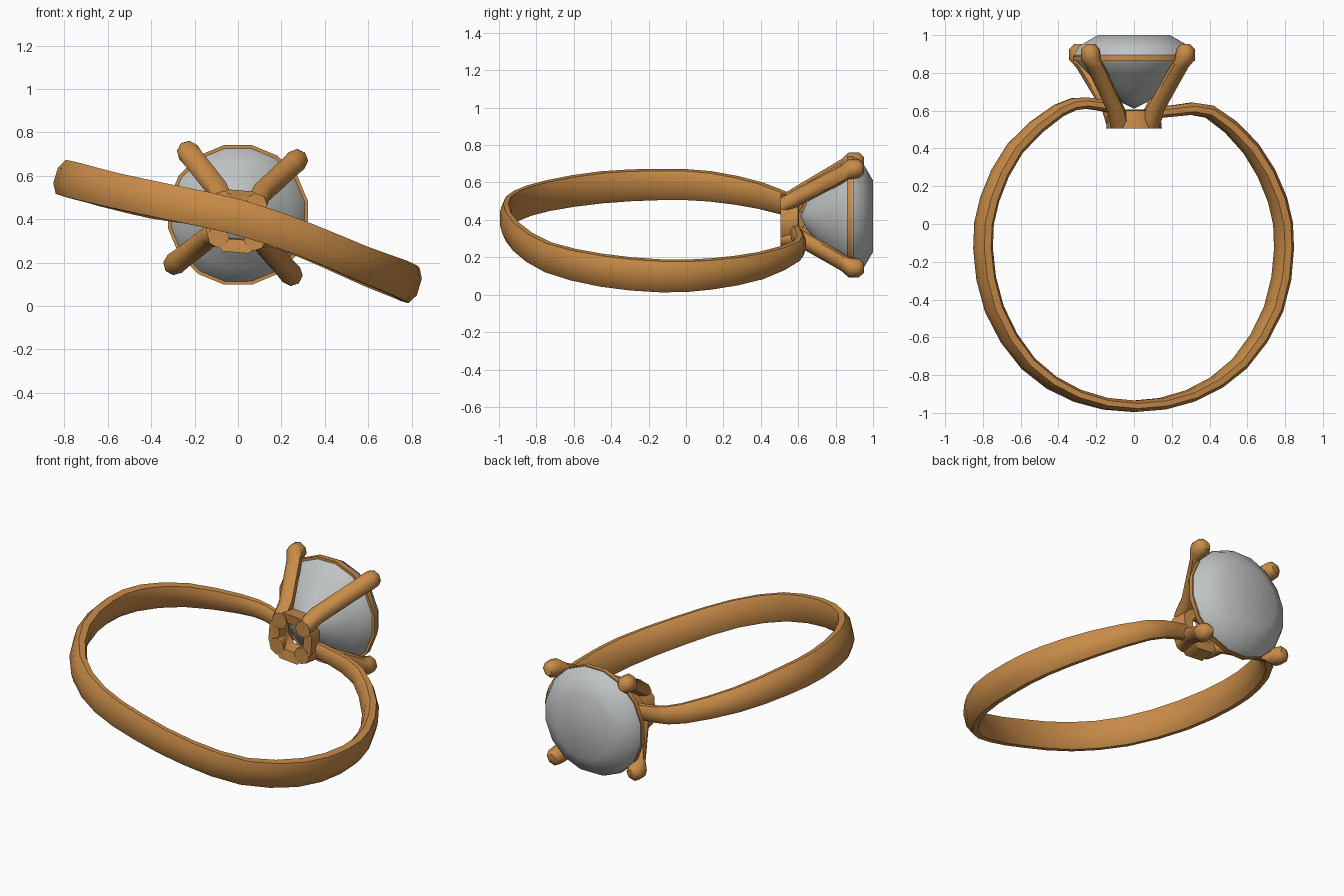
import bpy, bmesh, math
from mathutils import Vector

if "Cube" in bpy.data.objects:
    bpy.data.objects.remove(bpy.data.objects["Cube"])


def material(name, rgb):
    m = bpy.data.materials.new(name)
    m.diffuse_color = (*rgb, 1)
    m.use_nodes = True
    m.node_tree.nodes["Principled BSDF"].inputs["Base Color"].default_value = m.diffuse_color
    return m


GOLD = material("gold", (0.58, 0.26, 0.065))
STONE = material("pale grey stone", (0.53, 0.55, 0.55))


def loft(name, rings, mat, closed=False, angle=50):
    """Skin a list of equal-length point rings; cap the ends unless closed."""
    bm = bmesh.new()
    vs = [[bm.verts.new(p) for p in r] for r in rings]
    n = len(vs[0])
    for i in range(len(vs) if closed else len(vs) - 1):
        a, b = vs[i], vs[(i + 1) % len(vs)]
        for j in range(n):
            k = (j + 1) % n
            bm.faces.new((a[j], a[k], b[k], b[j]))
    if not closed:
        bm.faces.new(vs[0])
        bm.faces.new(vs[-1])
    bmesh.ops.remove_doubles(bm, verts=bm.verts, dist=0.0005)
    bmesh.ops.recalc_face_normals(bm, faces=bm.faces)
    me = bpy.data.meshes.new(name)
    bm.to_mesh(me)
    bm.free()
    ob = bpy.data.objects.new(name, me)
    bpy.context.collection.objects.link(ob)
    me.materials.append(mat)
    bpy.ops.object.select_all(action='DESELECT')
    ob.select_set(True)
    bpy.context.view_layer.objects.active = ob
    bpy.ops.object.shade_smooth_by_angle(angle=math.radians(angle))
    return ob


def lathe(name, profile, cz, sides, mat, closed=False, angle=50, turn=0.0):
    """Turn (radius, y) points around the y axis through z = cz."""
    rings = []
    for r, y in profile:
        ang = [turn + 2 * math.pi * i / sides for i in range(sides)]
        rings.append([(r * math.cos(a), y, cz + r * math.sin(a)) for a in ang])
    return loft(name, rings, mat, closed, angle)


# Band: tilted loop from one shoulder round to the other (x, y, z, width, thickness)
path = [
    (0.10, 0.585, 0.33, .09, .06), (0.22, 0.60, 0.30, .10, .06),
    (0.40, 0.595, 0.235, .115, .07), (0.62, 0.40, 0.155, .15, .08),
    (0.76, 0.13, 0.11, .17, .085), (0.795, -0.13, 0.10, .18, .085),
    (0.74, -0.45, 0.13, .18, .085), (0.56, -0.74, 0.20, .17, .075),
    (0.30, -0.91, 0.31, .165, .065), (0, -0.965, 0.41, .17, .06),
    (-0.30, -0.91, 0.475, .17, .065), (-0.56, -0.74, 0.53, .17, .075),
    (-0.74, -0.45, 0.575, .175, .085), (-0.80, -0.13, 0.59, .17, .085),
    (-0.765, 0.13, 0.58, .165, .085), (-0.63, 0.40, 0.53, .145, .08),
    (-0.40, 0.60, 0.46, .115, .07), (-0.25, 0.64, 0.43, .10, .06),
    (-0.10, 0.61, 0.40, .09, .06)]
keys = [Vector(p) for p in path]
samples = []
for i in range(len(keys) - 1):
    p0, p1 = keys[max(i - 1, 0)], keys[i]
    p2, p3 = keys[i + 1], keys[min(i + 2, len(keys) - 1)]
    for t in (0, 0.5):
        samples.append(0.5 * (2 * p1 + (p2 - p0) * t + (2 * p0 - 5 * p1 + 4 * p2 - p3) * t * t
                              + (3 * p1 - p0 - 3 * p2 + p3) * t ** 3))
samples.append(keys[-1])
section = [(.5, -.22), (.5, .22), (.2, .48), (-.25, .48),
           (-.5, .25), (-.5, -.25), (-.25, -.48), (.2, -.48)]
rings = []
for i, s in enumerate(samples):
    a, b = samples[max(i - 1, 0)], samples[min(i + 1, len(samples) - 1)]
    tangent = Vector(b[:3]) - Vector(a[:3])
    tangent.normalize()
    out = Vector((0.29, 0, 0.957)).cross(tangent).normalized()
    if out.dot(Vector((s[0], s[1] + 0.16, 0))) < 0:
        out = -out
    up = tangent.cross(out).normalized()
    if up.z < 0:
        up = -up
    rings.append([Vector(s[:3]) + out * (u * s[4]) + up * (v * s[3]) for u, v in section])
loft("band", rings, GOLD)

# Base collar that holds the prongs
BASE_Z, GEM_Z = 0.39, 0.42
lathe("setting_base", [(.09, .515), (.155, .505), (.145, .60), (.085, .605)],
      BASE_Z, 8, GOLD, closed=True, turn=0.31)

# Four prongs leaning out from the base, with rounded tips
tips = [(-.23, .29), (.275, .255), (-.285, -.22), (.25, -.28)]
for n, (tx, tz) in enumerate(tips):
    d = Vector((tx, 0, tz)).normalized()
    side = Vector((-d.z, 0, d.x))
    rings = []
    for r, y, rad in [(.115, .505, .05), (.15, .60, .05), (.325, .83, .05), (.368, .87, .053),
                      (.372, .925, .05), (.37, .952, .026)]:
        c = Vector((0, y, BASE_Z if y < .55 else GEM_Z)) + d * r
        rings.append([c + (d * math.cos(k * math.pi / 4) + side * math.sin(k * math.pi / 4)) * rad
                      for k in range(8)])
    loft(f"prong_{n + 1}", rings, GOLD)

# Thin gold rim around the widest part of the stone
lathe("stone_rim", [(.29, .862), (.328, .862), (.328, .89), (.29, .89)],
      GEM_Z, 16, GOLD, closed=True, turn=0.2)

# Stone: pointed back, sloping crown and flat table
lathe("stone", [(.0, .61), (.07, .645), (.16, .715), (.25, .80), (.315, .865), (.325, .895),
                (.30, .94), (.195, 1.0), (.0, 1.0)],
      GEM_Z, 16, STONE, closed=True, angle=40, turn=0.2)
